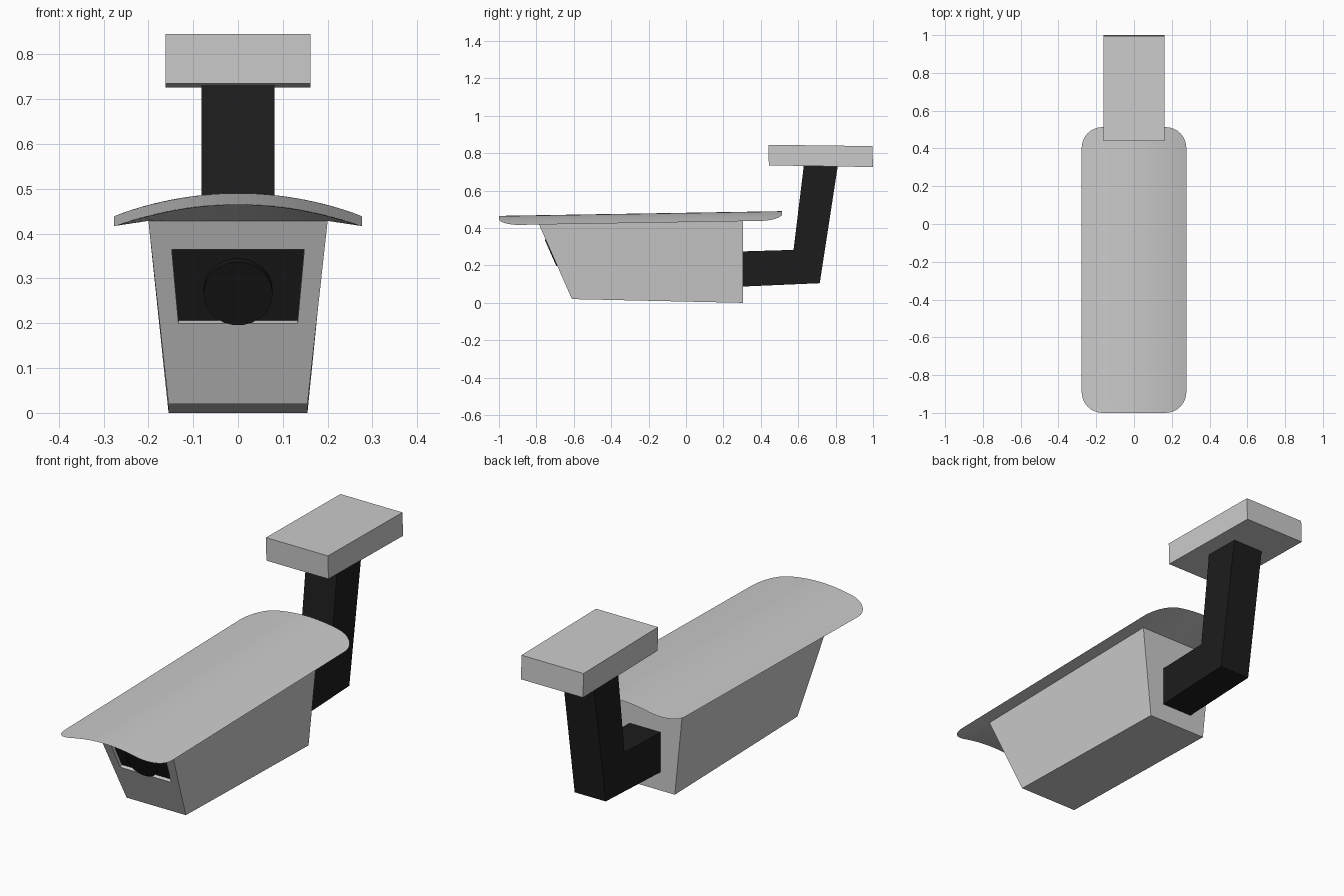
import bpy, bmesh, math
from mathutils import Vector, Matrix

if "Cube" in bpy.data.objects:
    bpy.data.objects.remove(bpy.data.objects["Cube"])


def material(name, c):
    m = bpy.data.materials.new(name)
    m.diffuse_color = (c, c, c, 1)
    m.use_nodes = True
    m.node_tree.nodes["Principled BSDF"].inputs["Base Color"].default_value = m.diffuse_color
    return m


BLACK = material("black", 0.012)
LENS = material("lens_black", 0.009)


def finish(name, bm, mat=None, smooth=False):
    bmesh.ops.remove_doubles(bm, verts=bm.verts, dist=1e-5)
    bmesh.ops.recalc_face_normals(bm, faces=bm.faces)
    me = bpy.data.meshes.new(name)
    bm.to_mesh(me)
    bm.free()
    ob = bpy.data.objects.new(name, me)
    bpy.context.collection.objects.link(ob)
    if mat:
        me.materials.append(mat)
    if smooth:
        bpy.ops.object.select_all(action='DESELECT')
        ob.select_set(True)
        bpy.context.view_layer.objects.active = ob
        bpy.ops.object.shade_smooth_by_angle(angle=math.radians(25))
    return ob


def side_prism(name, profile, half_width, mat=None):
    """Extrude a (y, z) outline symmetrically along x."""
    bm = bmesh.new()
    a = [bm.verts.new((-half_width, y, z)) for y, z in profile]
    b = [bm.verts.new((half_width, y, z)) for y, z in profile]
    bm.faces.new(a)
    bm.faces.new(b)
    n = len(a)
    for i in range(n):
        j = (i + 1) % n
        bm.faces.new((a[i], a[j], b[j], b[i]))
    return finish(name, bm, mat)


def crown(y):
    return 0.465 + 0.0166 * (y + 1)


# Housing dimensions
FY, BY, TOP_X, BOT_X = -0.79, 0.305, 0.20, 0.155
TOP_DROP = 0.040
slope = (-0.61 - FY) / (crown(FY) - TOP_DROP - 0.02)
inward = Vector((0, 1, slope)).normalized()


def on_front(x, z, depth=0.0):
    return Vector((x, -0.61 - (z - 0.02) * slope, z)) + inward * depth


# Housing with a shallow recessed window in the sloping front
bm = bmesh.new()
V = bm.verts.new
zf, zb = crown(FY) - TOP_DROP, crown(BY) - TOP_DROP
front = [V((-BOT_X, -0.61, 0.02)), V((BOT_X, -0.61, 0.02)),
         V((TOP_X, FY, zf)), V((-TOP_X, FY, zf))]
back = [V((-BOT_X, BY, 0)), V((BOT_X, BY, 0)),
        V((TOP_X, BY, zb)), V((-TOP_X, BY, zb))]
window = [(-0.133, 0.20), (0.133, 0.20), (0.148, 0.365), (-0.148, 0.365)]
outer = [V(on_front(x, z)) for x, z in window]
inner = [V(on_front(x, z, 0.015)) for x, z in window]
bm.faces.new(back)
for i in range(4):
    j = (i + 1) % 4
    for p, q in ((front, back), (front, outer), (outer, inner)):
        bm.faces.new((p[i], p[j], q[j], q[i]))
finish("camera_housing", bm)

# Dark window pane
bm = bmesh.new()
bm.faces.new([bm.verts.new(on_front(x, z, 0.015)) for x, z in window])
pane = finish("window_pane", bm, BLACK)
if pane.data.polygons[0].normal.y > 0:
    pane.data.flip_normals()

# Lens, a short disc square to the window
bm = bmesh.new()
rot = (-inward).to_track_quat('Z', 'Y').to_matrix().to_4x4()
bmesh.ops.create_cone(bm, cap_ends=True, segments=32, radius1=0.077,
                      radius2=0.077, depth=0.03,
                      matrix=Matrix.Translation(on_front(0, 0.268, 0.01)) @ rot)
finish("lens", bm, LENS, smooth=True)

# Arched sun hood: rounded-corner sheet, underside ruled down to the housing
W, Y0, Y1, R = 0.277, -1.0, 0.513, 0.11
steps, nx = 8, 24
rows = []
for k in range(steps + 1):
    a = math.pi / 2 * k / steps
    rows.append((Y0 + R * (1 - math.cos(a)), W - R + R * math.sin(a)))
rows += [(y, W) for y in (FY, BY)]
rows += [(Y0 + Y1 - y, w) for y, w in reversed(rows[:steps + 1])]
bm = bmesh.new()
grid = []
for y, w in rows:
    xs = [w * (2 * i / nx - 1) for i in range(nx + 1)]
    grid.append([bm.verts.new((x, y, crown(y) - 0.05 * (x / W) ** 2)) for x in xs])
for r, s in zip(grid, grid[1:]):
    for i in range(nx):
        bm.faces.new((r[i], r[i + 1], s[i + 1], s[i]))
rim = (grid[0] + [r[-1] for r in grid[1:]] + grid[-1][-2::-1]
       + [r[0] for r in grid[-2:0:-1]])
ring = []
for v in rim:
    x = max(-TOP_X, min(TOP_X, v.co.x))
    y = max(FY, min(BY, v.co.y))
    ring.append(bm.verts.new((x, y, crown(y) - TOP_DROP)))
for i in range(len(rim)):
    j = (i + 1) % len(rim)
    bm.faces.new((rim[i], rim[j], ring[j], ring[i]))
finish("sun_hood", bm, smooth=True)

# Elbow arm and ceiling mount
side_prism("mount_arm", [(0.30, 0.087), (0.715, 0.105), (0.812, 0.735),
                         (0.63, 0.735), (0.575, 0.283), (0.30, 0.275)],
           0.081, BLACK)
side_prism("mount_plate", [(0.443, 0.735), (1.0, 0.726), (0.996, 0.838),
                           (0.44, 0.845)], 0.162)
